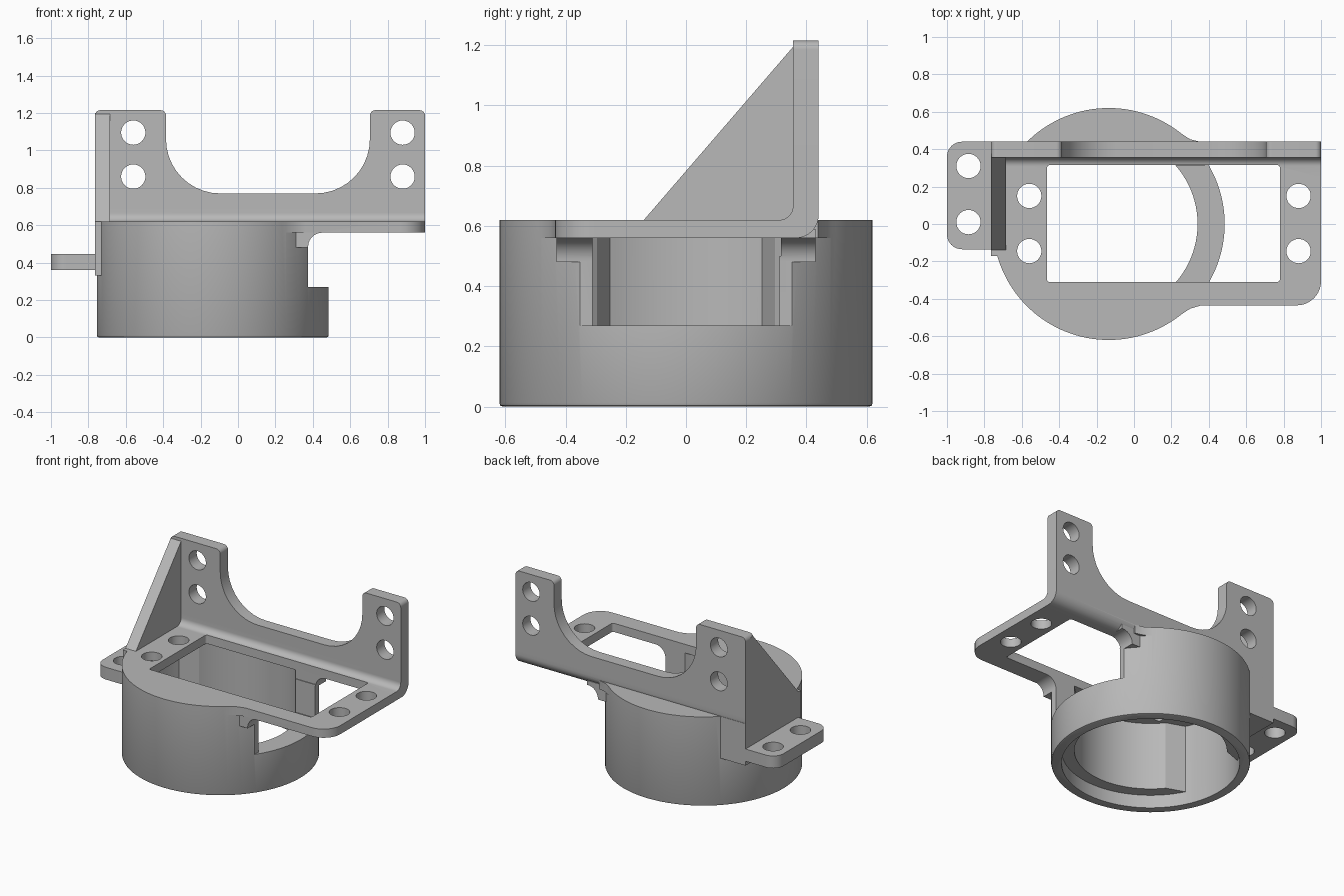
import bpy, bmesh
from math import pi, sin, cos, radians, tan
from mathutils import Vector

if "Cube" in bpy.data.objects:
    bpy.data.objects.remove(bpy.data.objects["Cube"])

grey = bpy.data.materials.new("plain grey")
grey.use_nodes = True
grey.diffuse_color = (0.48, 0.48, 0.48, 1)
grey.node_tree.nodes["Principled BSDF"].inputs["Base Color"].default_value = grey.diffuse_color

RING_X, RING_R, BORE_R, RECESS_R = -0.135, 0.62, 0.475, 0.555
FLOOR, TOP = 0.56, 0.62


def rounded(corners, steps=10):
    """Outline from (a, b, radius) corners, filleting those with a radius."""
    out = []
    for i, (a, b, *r) in enumerate(corners):
        p = Vector((a, b))
        if not r:
            out.append(p)
            continue
        u = (Vector(corners[i - 1][:2]) - p).normalized()
        v = (Vector(corners[(i + 1) % len(corners)][:2]) - p).normalized()
        half = u.angle(v) / 2
        centre = p + (u + v).normalized() * r[0] / sin(half)
        start = p + u * r[0] / tan(half) - centre
        end = p + v * r[0] / tan(half) - centre
        for k in range(steps + 1):
            t = k / steps
            sweep = pi - 2 * half
            out.append(centre + (start * sin((1 - t) * sweep) + end * sin(t * sweep)) / sin(sweep))
    return out


def prism(name, outline, axis, lo, hi):
    """Extrude a closed outline along an axis."""
    place = {"x": lambda a, b, t: (t, a, b),
             "y": lambda a, b, t: (a, t, b),
             "z": lambda a, b, t: (a, b, t)}[axis]
    bm = bmesh.new()
    face = bm.faces.new([bm.verts.new(place(p[0], p[1], lo)) for p in outline])
    new = bmesh.ops.extrude_face_region(bm, geom=[face])["geom"]
    shift = Vector(place(0, 0, hi - lo))
    bmesh.ops.translate(bm, vec=shift, verts=[g for g in new if isinstance(g, bmesh.types.BMVert)])
    bmesh.ops.recalc_face_normals(bm, faces=bm.faces)
    mesh = bpy.data.meshes.new(name)
    bm.to_mesh(mesh)
    bm.free()
    mesh.materials.append(grey)
    obj = bpy.data.objects.new(name, mesh)
    bpy.context.collection.objects.link(obj)
    return obj


def circle(a, b, r, n=32):
    return [(a + r * cos(2 * pi * k / n), b + r * sin(2 * pi * k / n)) for k in range(n)]


def rect(a0, b0, a1, b1):
    return [(a0, b0), (a1, b0), (a1, b1), (a0, b1)]


# Round housing, with a softened lower edge
body = prism("servo_bracket", circle(RING_X, 0, RING_R, 128), "z", 0, TOP)
bm = bmesh.new()
bm.from_mesh(body.data)
low = [e for e in bm.edges if all(v.co.z < 0.001 for v in e.verts)]
bmesh.ops.bevel(bm, geom=low, offset=0.012, segments=2, profile=0.5, affect="EDGES")
bm.to_mesh(body.data)
bm.free()


def combine(part, operation):
    mod = body.modifiers.new("combine", "BOOLEAN")
    mod.operation, mod.solver, mod.object = operation, "EXACT", part
    bpy.context.view_layer.objects.active = body
    bpy.ops.object.modifier_apply(modifier=mod.name)
    bpy.data.objects.remove(part)


def add(*args):
    combine(prism(*args), "UNION")


def cut(*args):
    combine(prism(*args), "DIFFERENCE")


# Flat shelf, blending into the housing
add("shelf", rounded([(0, -0.4), (0.25, -0.485), (0.30, -0.453), (0.36, -0.435),
                      (1, -0.435, 0.13), (1, 0.31), (0.36, 0.31), (0.36, 0.438),
                      (0.30, 0.453), (0.25, 0.485), (0, 0.4)]), "z", FLOOR, TOP)
add("shelf_support", rect(0.2, -0.43, 0.46, 0.43), "z", 0.48, 0.59)

# Filleted bend between the shelf and the upright wall
add("wall_bend", rounded([(0.25, FLOOR), (0.44, FLOOR, 0.075), (0.44, 0.7), (0.355, 0.7),
                          (0.355, TOP, 0.045), (0.25, TOP)]), "x", -0.765, 1)

# Upright wall with its wide rounded notch
add("upright_wall", rounded([(-0.765, 0.66), (1, 0.66), (1, 1.215, 0.03), (0.705, 1.215, 0.03),
                             (0.705, 0.77, 0.29), (-0.385, 0.77, 0.29),
                             (-0.385, 1.215, 0.03), (-0.765, 1.215, 0.03)]), "y", 0.355, 0.44)

# Side gusset, its root block and the side ear
add("gusset", [(-0.17, 0.33), (0.43, 0.33), (0.43, 1.18), (0.36, 1.2),
               (-0.14, TOP), (-0.17, 0.6)], "x", -0.765, -0.685)
add("gusset_root", rect(-0.765, -0.17, -0.53, 0.44), "z", 0.33, TOP)
add("side_ear", rounded([(-1, -0.135, 0.08), (-0.7, -0.135), (-0.7, 0.44), (-1, 0.44, 0.08)]),
    "z", 0.36, 0.445)

# Bore, lower recess and widened side pocket
cut("bore", circle(RING_X, 0, BORE_R, 96), "z", -0.1, FLOOR)
cut("recess", circle(RING_X, 0, RECESS_R, 96), "z", -0.1, 0.09)
pocket = [(RING_X, -0.3), (RING_X, 0.3), (RING_X - 0.36, 0.3)]
for k in range(21):
    a = radians(153 + 54 * k / 20)
    pocket.append((RING_X + RECESS_R * cos(a), RECESS_R * sin(a)))
pocket.append((RING_X - 0.36, -0.3))
cut("side_pocket", pocket, "z", -0.1, FLOOR)

# Window in the housing under the shelf, and the shelf opening
cut("window", rounded([(0.375, 0.27), (1.2, 0.27), (1.2, FLOOR), (0.375, FLOOR, 0.075)]),
    "y", -0.8, 0.8)
cut("window_slot", rect(0, -0.31, 0.7, 0.31), "z", 0.27, 0.58)
cut("shelf_opening", rounded([(-0.465, -0.31, 0.015), (0.78, -0.31, 0.015),
                              (0.78, 0.315, 0.015), (-0.465, 0.315, 0.015)], 4), "z", 0.5, 0.7)

# Screw holes in the shelf, wall and ear
for x in (-0.56, 0.88):
    for y in (-0.145, 0.15):
        cut("shelf_hole", circle(x, y, 0.065), "z", 0.5, 0.7)
    for z in (0.86, 1.095):
        cut("wall_hole", circle(x, z, 0.065), "y", 0.3, 0.5)
for y in (0.01, 0.31):
    cut("ear_hole", circle(-0.885, y, 0.065), "z", 0.3, 0.5)

# Smooth curved faces, keep hard edges
body.name = "bracket_body"
bpy.ops.object.select_all(action="DESELECT")
body.select_set(True)
bpy.context.view_layer.objects.active = body
bpy.ops.object.shade_smooth_by_angle(angle=radians(30))
